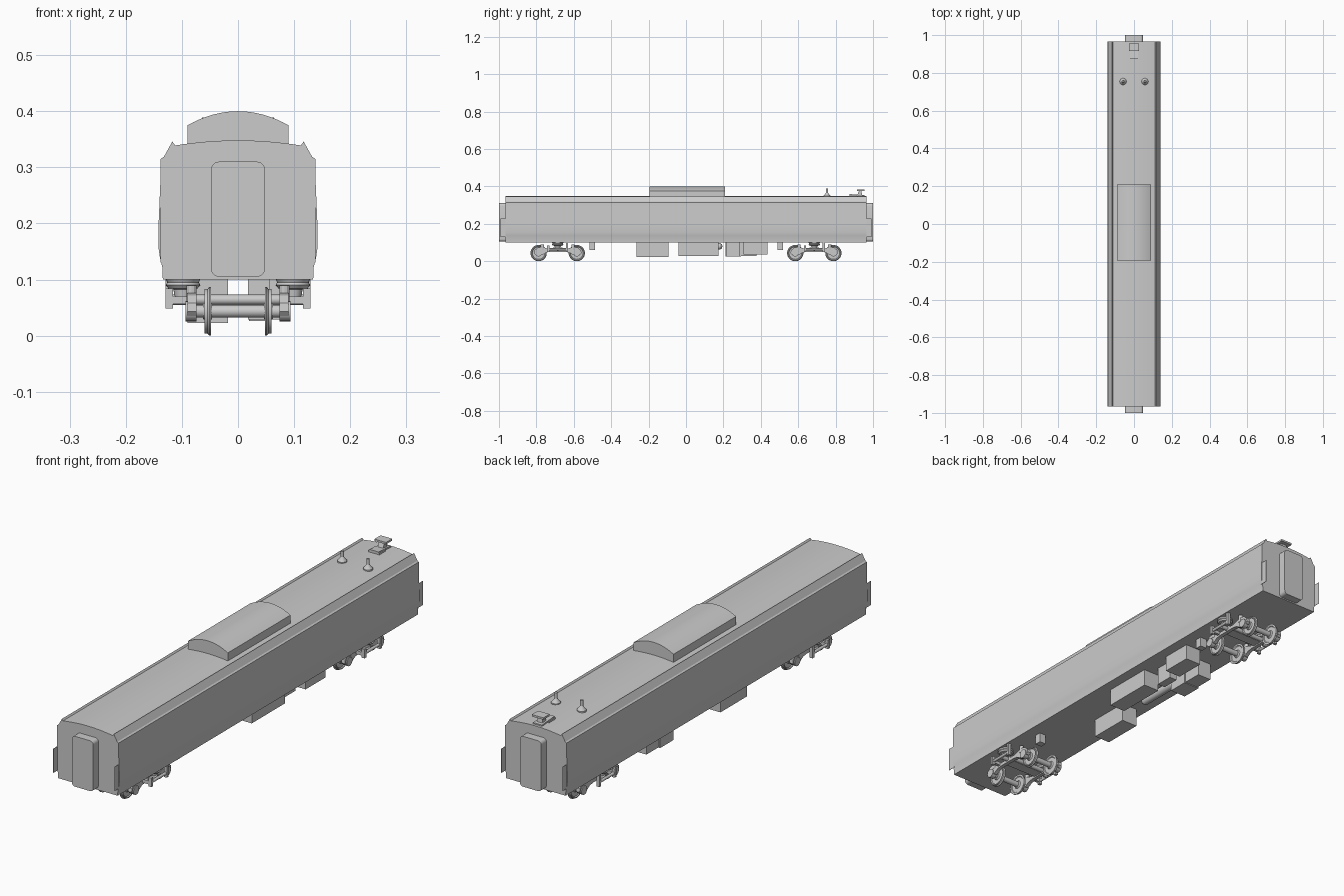
import bpy, bmesh, math
from mathutils import Matrix, Vector


def finish(name, bm, smooth=True):
    bmesh.ops.recalc_face_normals(bm, faces=bm.faces)
    me = bpy.data.meshes.new(name)
    bm.to_mesh(me)
    bm.free()
    ob = bpy.data.objects.new(name, me)
    bpy.context.collection.objects.link(ob)
    if smooth:
        bpy.ops.object.select_all(action='DESELECT')
        ob.select_set(True)
        bpy.context.view_layer.objects.active = ob
        bpy.ops.object.shade_smooth_by_angle(angle=math.radians(25))
    return ob


def prism(name, pts, axis, a, b):
    """Extrude a closed (horizontal, z) outline along x or y from a to b."""
    bm = bmesh.new()
    ends = [[bm.verts.new((u, t, z) if axis == 'y' else (t, u, z)) for u, z in pts] for t in (a, b)]
    n = len(pts)
    for loop in ends:
        bm.faces.new(loop)
    for i in range(n):
        j = (i + 1) % n
        bm.faces.new((ends[0][i], ends[0][j], ends[1][j], ends[1][i]))
    return finish(name, bm)


def box(name, x0, x1, y0, y1, z0, z1):
    return prism(name, [(x0, z0), (x1, z0), (x1, z1), (x0, z1)], 'y', y0, y1)


def lathe(name, profile, centre, axis='Z', seg=24):
    """Spin (radius, height) points about an axis through centre."""
    bm = bmesh.new()
    vs = [bm.verts.new((max(r, 0), 0, h)) for r, h in profile]
    edges = [bm.edges.new(p) for p in zip(vs, vs[1:])]
    bmesh.ops.spin(bm, geom=vs + edges, axis=(0, 0, 1), cent=(0, 0, 0), steps=seg, angle=math.tau)
    bmesh.ops.remove_doubles(bm, verts=bm.verts, dist=1e-5)
    rot = Vector((0, 0, 1)).rotation_difference(
        Vector({'X': (1, 0, 0), 'Y': (0, 1, 0), 'Z': (0, 0, 1)}[axis])).to_matrix().to_4x4()
    bm.transform(Matrix.Translation(centre) @ rot)
    return finish(name, bm)


def rod(name, r, length, centre, axis, seg=16):
    h = length / 2
    return lathe(name, [(0, -h), (r, -h), (r, h), (0, h)], centre, axis, seg)


def arc_roof(w, edge, crown, n=16):
    return [(w - 2 * w * i / n, crown - (crown - edge) * (1 - 2 * i / n) ** 2) for i in range(n + 1)]


def mirrored(half):
    return [(-x, z) for x, z in reversed(half)]


# Car body shell with rain gutters and shallow roof
side = [(0.134, 0.10), (0.135, 0.122), (0.139, 0.138), (0.1415, 0.155), (0.1415, 0.20),
        (0.1385, 0.27), (0.138, 0.315), (0.132, 0.319), (0.117, 0.346)]
prism('car_body', side + arc_roof(0.112, 0.339, 0.348) + mirrored(side), 'y', -0.966, 0.966)

# Gangway diaphragms and thin corner plates at both ends
gangway = []
for cx, cz, a0 in ((0.034, 0.119, 270), (0.034, 0.296, 0), (-0.034, 0.296, 90), (-0.034, 0.119, 180)):
    for k in range(6):
        a = math.radians(a0 + 18 * k)
        gangway.append((cx + 0.014 * math.cos(a), cz + 0.014 * math.sin(a)))
for s in (-1, 1):
    prism('gangway', gangway, 'y', s * 0.96, s * 1.0)
    for x in (-0.138, 0.138):
        box('corner_plate', x - 0.0005, x + 0.0005, s * 0.96, s * 0.992, 0.13, 0.228)

# Roof air conditioning unit
prism('roof_unit', [(-0.09, 0.335), (0.09, 0.335)] + arc_roof(0.09, 0.375, 0.40), 'y', -0.194, 0.209)

# Roof antennas
for x in (-0.058, 0.058):
    lathe('roof_antenna', [(0, 0.34), (0.018, 0.34), (0.018, 0.35), (0.008, 0.362), (0.006, 0.366),
                           (0.006, 0.389), (0, 0.389)], (x, 0.754, 0), seg=16)

# Roof aerial: base, raked pedestal and top plate
box('aerial_base', -0.024, 0.024, 0.875, 0.915, 0.34, 0.355)
prism('aerial_pedestal', [(0.875, 0.354), (0.955, 0.347), (0.955, 0.353), (0.875, 0.359)], 'x', -0.02, 0.02)
prism('aerial_post', [(0.915, 0.352), (0.942, 0.352), (0.938, 0.376), (0.925, 0.376)], 'x', -0.012, 0.012)
box('aerial_top', -0.026, 0.026, 0.915, 0.955, 0.376, 0.384)

# Underfloor equipment
for name, *dims in (
        ('equipment_case', -0.09, -0.018, -0.264, -0.093, 0.023),
        ('battery_case', 0.018, 0.09, -0.04, 0.173, 0.029),
        ('control_case', 0.02, 0.055, 0.215, 0.29, 0.026),
        ('converter_case', 0.018, 0.09, 0.307, 0.435, 0.035),
        ('compressor_case', -0.09, -0.018, 0.21, 0.295, 0.026),
        ('compressor_end', -0.085, -0.022, 0.295, 0.376, 0.029),
        ('front_bracket', 0.055, 0.085, -0.515, -0.487, 0.06),
        ('rear_bracket', 0.055, 0.085, 0.49, 0.518, 0.06)):
    box(name, *dims, 0.105)
lathe('air_tank', [(0, -0.1), (0.011, -0.097), (0.017, -0.088), (0.017, 0.088), (0.011, 0.097), (0, 0.1)],
      (-0.052, 0.095, 0.08), 'Y')

# Bogies
wheel = [(0.008, -0.008), (0.014, -0.008), (0.017, -0.003), (0.033, -0.003), (0.036, -0.006), (0.0435, -0.006),
         (0.0435, -0.003), (0.040, 0.0), (0.0395, 0.006), (0.036, 0.006), (0.033, 0.002), (0.017, 0.002),
         (0.014, 0.008), (0.008, 0.008)]
half_frame = [(0.04, 0.050), (0.06, 0.047), (0.08, 0.035), (0.12, 0.035), (0.127, 0.043), (0.125, 0.058),
              (0.108, 0.072), (0.09, 0.076), (0.07, 0.073), (0.045, 0.064)]
for yc in (-0.686, 0.686):
    for dy in (-0.102, 0.102):
        y = yc + dy
        rod('axle', 0.0115, 0.18, (0, y, 0.0435), 'X')
        for s in (-1, 1):
            prof = wheel if s > 0 else [(r, -h) for r, h in reversed(wheel)]
            lathe('wheel', prof, (s * 0.054, y, 0.0435), 'X', 32)
            rod('axle_box', 0.018, 0.02, (s * 0.084, y, 0.0435), 'X', 20)
            rod('axle_spring', 0.009, 0.03, (s * 0.083, y - 0.2 * dy, 0.074), 'Z', 12)
    for dy in (-0.022, 0.022):
        rod('cross_beam', 0.009, 0.17, (0, yc + dy, 0.064), 'X')
    box('bolster', -0.09, 0.09, yc - 0.018, yc + 0.018, 0.055, 0.072)
    for s in (-1, 1):
        frame = half_frame + mirrored(half_frame)
        prism('side_frame', [(yc + u, z) for u, z in frame], 'x', s * 0.074, s * 0.09)
        # Air spring on its carrier
        lathe('air_spring', [(0, 0.070), (0.015, 0.070), (0.017, 0.082), (0.026, 0.084), (0.031, 0.09),
                             (0.028, 0.095), (0.031, 0.101), (0, 0.101)], (s * 0.098, yc, 0))
        rod('spring_arm', 0.009, 0.035, (s * 0.1, yc, 0.064), 'X')
        # Outer damper hung between two brackets
        rod('yaw_damper', 0.006, 0.1, (s * 0.122, yc, 0.064), 'Y', 12)
        for dy in (-0.05, 0.05):
            box('damper_bracket', s * 0.116, s * 0.129, yc + dy - 0.006, yc + dy + 0.006, 0.048,
                0.102 if dy > 0 else 0.084)
        box('damper_arm', s * 0.085, s * 0.12, yc - 0.056, yc - 0.044, 0.056, 0.07)
